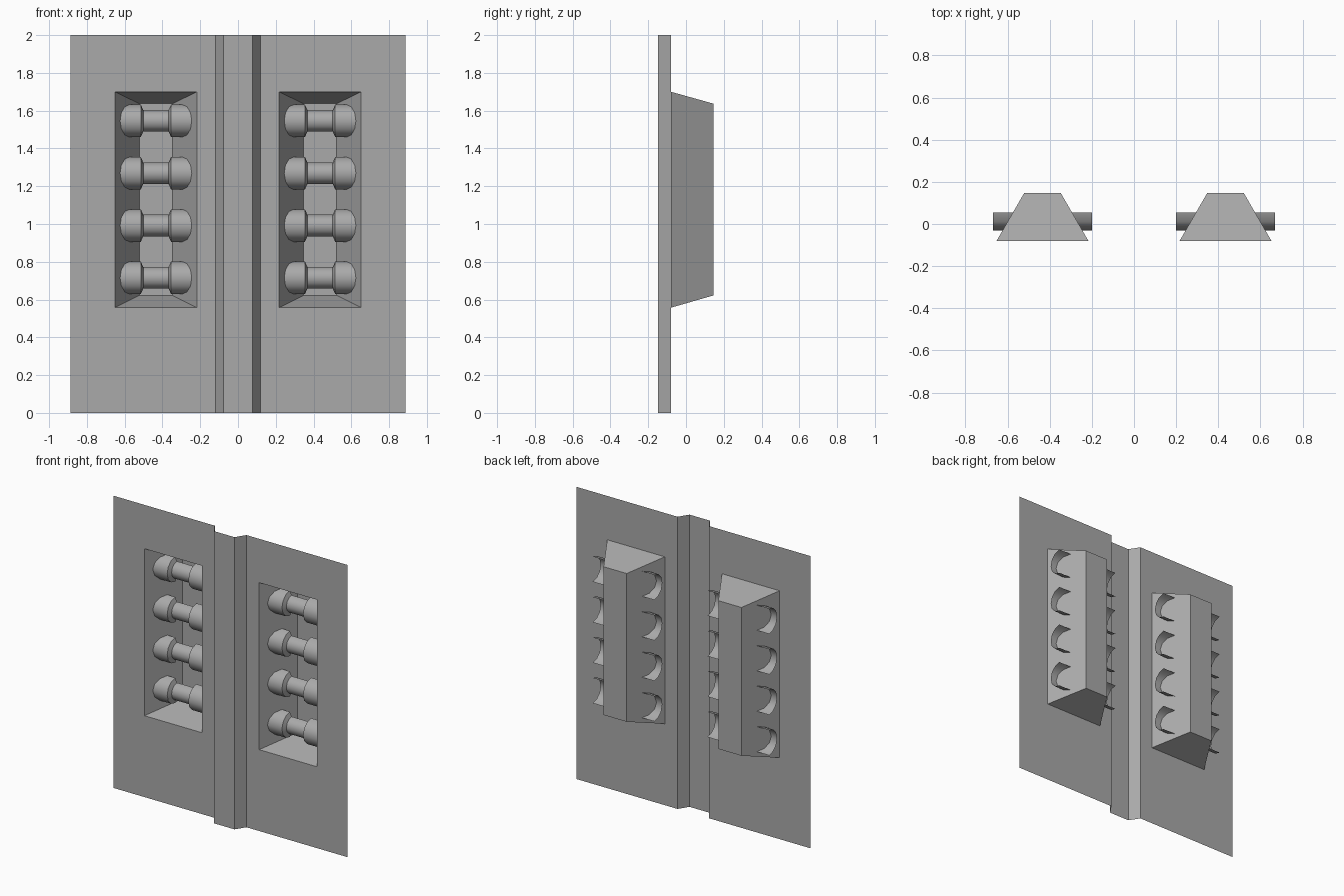
import bpy, bmesh, math

cube = bpy.data.objects.get("Cube")
if cube:
    bpy.data.objects.remove(cube, do_unlink=True)

grey = bpy.data.materials.new("plain grey")
grey.use_nodes = True
COLOUR = (0.4, 0.4, 0.4, 1)
grey.diffuse_color = COLOUR
grey.node_tree.nodes["Principled BSDF"].inputs["Base Color"].default_value = COLOUR

SHEET_Y, RIB_Y, POCKET_Y = -0.08, -0.148, 0.146
POCKET_X = 0.4345          # centre of each recess
BOTTOM, TOP = 0.557, 1.70  # recess opening heights


def finish(bm, name, smooth=False):
    bmesh.ops.remove_doubles(bm, verts=bm.verts, dist=0.0005)
    mesh = bpy.data.meshes.new(name)
    bm.to_mesh(mesh)
    bm.free()
    mesh.materials.append(grey)
    obj = bpy.data.objects.new(name, mesh)
    bpy.context.collection.objects.link(obj)
    if smooth:
        bpy.ops.object.select_all(action="DESELECT")
        obj.select_set(True)
        bpy.context.view_layer.objects.active = obj
        bpy.ops.object.shade_smooth_by_angle(angle=math.radians(35))
    return obj


def quad(bm, *points):
    bm.faces.new([bm.verts.new(p) for p in points])


# Thin wall sheet with a raised centre rib and two openings
half = [(0.077, RIB_Y), (0.12, SHEET_Y), (POCKET_X - 0.218, SHEET_Y),
        (POCKET_X + 0.218, SHEET_Y), (0.887, SHEET_Y)]
profile = [(-x, y) for x, y in reversed(half)] + half
levels = [0, BOTTOM, TOP, 2]
bm = bmesh.new()
for (xa, ya), (xb, yb) in zip(profile, profile[1:]):
    for row, (za, zb) in enumerate(zip(levels, levels[1:])):
        is_opening = row == 1 and abs(abs(xa + xb) / 2 - POCKET_X) < 0.01
        if not is_opening:
            quad(bm, (xa, ya, za), (xb, yb, za), (xb, yb, zb), (xa, ya, zb))
finish(bm, "wall_panel")


# Tapered recess, open to the front
def recess(name, cx):
    def ring(w, y, lo, hi):
        return [(cx - w, y, lo), (cx + w, y, lo), (cx + w, y, hi), (cx - w, y, hi)]
    front = ring(0.218, SHEET_Y, BOTTOM, TOP)
    back = ring(0.0875, POCKET_Y, 0.622, 1.637)
    bm = bmesh.new()
    quad(bm, *back)
    for i in range(4):
        j = (i + 1) % 4
        quad(bm, front[i], front[j], back[j], back[i])
    finish(bm, name)


# Open half-round bar with a thick head at each end
def bar(name, cx, cz, steps=6):
    side = [(0.067, 0.057), (0.08, 0.086), (0.234, 0.086)]
    outline = [(-x, r) for x, r in reversed(side)] + side
    bm = bmesh.new()
    rings = []
    for x, r in outline:
        angles = [math.pi * (k / steps - 0.5) for k in range(steps + 1)]
        rings.append([bm.verts.new((cx + x, 0.055 - r * math.cos(a), cz + r * math.sin(a)))
                      for a in angles])
    for a, b in zip(rings, rings[1:]):
        for k in range(steps):
            bm.faces.new((a[k], b[k], b[k + 1], a[k + 1]))
    finish(bm, name, smooth=True)


for label, sign in (("left", 1), ("right", -1)):
    recess(label + "_recess", sign * POCKET_X)
    for n in range(4):
        bar(f"{label}_bar_{n + 1}", sign * POCKET_X, 0.715 + n * 0.277)
